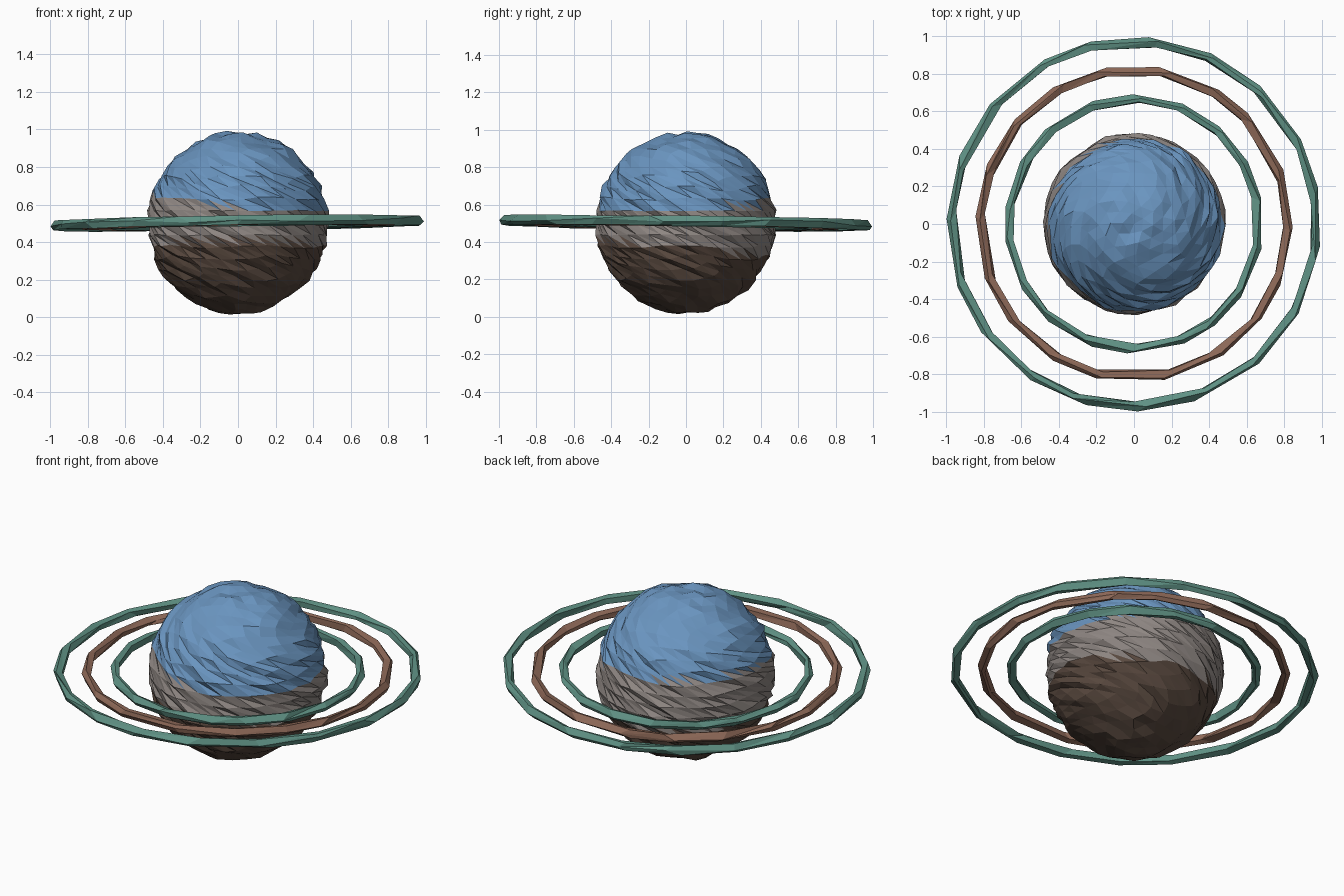
import bpy, bmesh, math, random
from mathutils import Vector

if "Cube" in bpy.data.objects:
    bpy.data.objects.remove(bpy.data.objects["Cube"])

random.seed(7)


def srgb(r, g, b):
    lin = lambda c: ((c / 255 + 0.055) / 1.055) ** 2.4
    return (lin(r), lin(g), lin(b), 1)


def material(name, rgb):
    m = bpy.data.materials.new(name)
    m.diffuse_color = srgb(*rgb)
    m.use_nodes = True
    m.node_tree.nodes["Principled BSDF"].inputs["Base Color"].default_value = m.diffuse_color
    return m


BLUE = material("sky blue", (106, 149, 192))
GREY = material("stone grey", (143, 135, 131))
BROWN = material("dark brown", (88, 72, 62))
TEAL = material("teal", (95, 145, 132))
COPPER = material("copper brown", (142, 105, 88))


def finish(bm, name, mats):
    bmesh.ops.recalc_face_normals(bm, faces=bm.faces)
    me = bpy.data.meshes.new(name)
    bm.to_mesh(me)
    bm.free()
    for m in mats:
        me.materials.append(m)
    ob = bpy.data.objects.new(name, me)
    bpy.context.collection.objects.link(ob)
    return ob


# Planet: rough ball, twisted about z so the facets become slanted shards
bm = bmesh.new()
bmesh.ops.create_icosphere(bm, subdivisions=4, radius=1)
for v in bm.verts:
    d = v.co.normalized()
    a = math.atan2(d.y, d.x) - 2.0 * d.z
    h = math.hypot(d.x, d.y)
    r = random.uniform(0.468, 0.493)
    v.co = Vector((h * math.cos(a), h * math.sin(a), d.z)) * r + Vector((0, 0, 0.503))
# Colour bands: tilted height limits
for f in bm.faces:
    c = f.calc_center_median()
    if c.z > 0.61 - 0.09 * c.x + 0.05 * c.y:
        f.material_index = 0
    elif c.z > 0.37 - 0.1 * c.y:
        f.material_index = 1
    else:
        f.material_index = 2
finish(bm, "planet", [BLUE, GREY, BROWN])


# Rings: coarse, slightly irregular hoops, tilted a little
def ring(name, radius, mat, segs, start):
    bm = bmesh.new()
    loops = []
    for i in range(segs):
        a = start + 2 * math.pi * (i + random.uniform(-0.12, 0.12)) / segs
        loop = []
        for j in range(5):
            t = 2 * math.pi * (j + random.uniform(-0.3, 0.3)) / 5
            b = a + random.uniform(-0.05, 0.05)
            r = radius + 0.026 * math.cos(t)
            x, y = r * math.cos(b), r * math.sin(b)
            z = 0.502 + 0.028 * math.sin(t) + 0.014 * x - 0.014 * y
            loop.append(bm.verts.new((x, y, z)))
        loops.append(loop)
    for i in range(segs):
        p, q = loops[i], loops[(i + 1) % segs]
        for j in range(5):
            k = (j + 1) % 5
            bm.faces.new((p[j], q[j], q[k]))
            bm.faces.new((p[j], q[k], p[k]))
    finish(bm, name, [mat])


ring("inner_ring", 0.665, TEAL, 18, 0.16)
ring("middle_ring", 0.82, COPPER, 18, 0.0)
ring("outer_ring", 0.972, TEAL, 19, 0.15)
